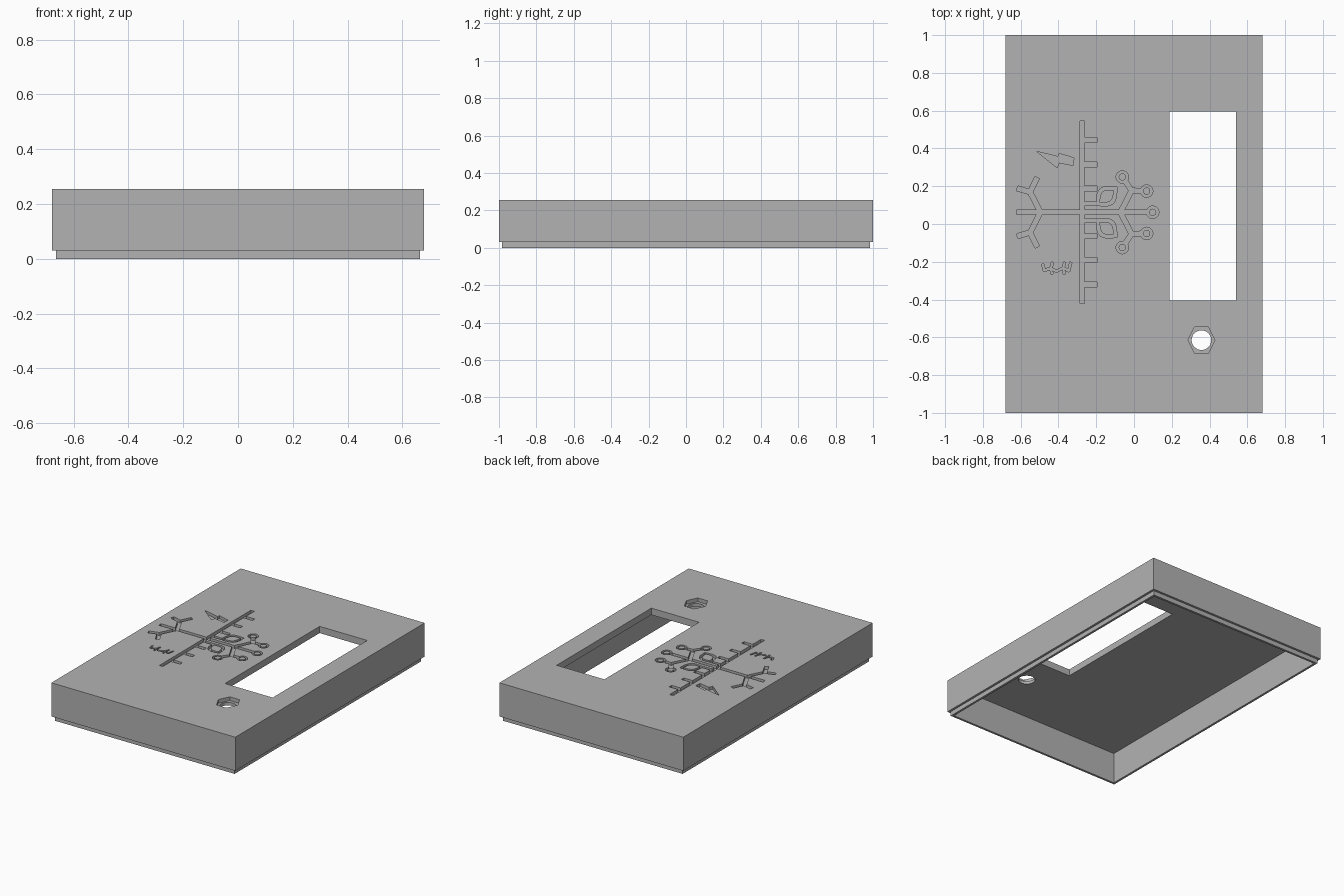
import bpy, bmesh, math
from mathutils import Vector

if "Cube" in bpy.data.objects:
    bpy.data.objects.remove(bpy.data.objects["Cube"])

TOP, DEPTH, LINE, AXIS = 0.255, 0.02, 0.026, 0.062

grey = bpy.data.materials.new("plain grey")
grey.use_nodes = True
grey.diffuse_color = (0.45, 0.45, 0.45, 1)
grey.node_tree.nodes["Principled BSDF"].inputs["Base Color"].default_value = (0.45, 0.45, 0.45, 1)


def finish(name, bm):
    bmesh.ops.recalc_face_normals(bm, faces=bm.faces)
    mesh = bpy.data.meshes.new(name)
    bm.to_mesh(mesh)
    bm.free()
    mesh.materials.append(grey)
    ob = bpy.data.objects.new(name, mesh)
    bpy.context.collection.objects.link(ob)
    return ob


def bridge(bm, a, b):
    for i in range(len(a)):
        j = (i + 1) % len(a)
        bm.faces.new((a[i], a[j], b[j], b[i]))


def prism(bm, outline, depth=DEPTH, inner=None):
    """Vertical prism sunk below the top face, hollow when an inner outline is given."""
    def ring(points, z):
        return [bm.verts.new((p[0], p[1], z)) for p in points]
    hi, lo = ring(outline, TOP + 0.02), ring(outline, TOP - depth)
    bridge(bm, hi, lo)
    if inner:
        hi2, lo2 = ring(inner, TOP + 0.02), ring(inner, TOP - depth)
        bridge(bm, hi2, lo2)
        bridge(bm, hi, hi2)
        bridge(bm, lo, lo2)
    else:
        bm.faces.new(hi)
        bm.faces.new(lo)


def ellipse(cx, cy, r, n, ry=None):
    return [(cx + r * math.cos(math.tau * i / n),
             cy + (ry or r) * math.sin(math.tau * i / n)) for i in range(n)]


def rect(x0, x1, y0, y1):
    return [(x0, y0), (x1, y0), (x1, y1), (x0, y1)]


def stroke(bm, a, b, width=LINE):
    a, b = Vector(a), Vector(b)
    d = (b - a).normalized() * width / 2
    n = Vector((-d.y, d.x))
    a, b = a - d * 0.5, b + d * 0.5
    prism(bm, [a + n, a - n, b - n, b + n])


def leaf(cx, cy, length, width, angle, n=8):
    """Pointed oval made of two arcs."""
    pts = []
    for side in (1, -1):
        for i in range(n):
            t = i / n
            u = Vector((side * length * (t - 0.5), side * width / 2 * math.sin(math.pi * t)))
            c, s = math.cos(angle), math.sin(angle)
            pts.append((cx + u.x * c - u.y * s, cy + u.x * s + u.y * c))
    return pts


# Lid shell: stepped rim outside, hollow underneath
bm = bmesh.new()
rings = []
for inset, z in ((0, TOP), (0, 0.03), (0.015, 0.03), (0.015, 0), (0.03, 0), (0.03, TOP - 0.045)):
    x, y = 0.68 - inset, 1 - inset
    rings.append([bm.verts.new((px, py, z)) for px, py in rect(-x, x, -y, y)])
for a, b in zip(rings, rings[1:]):
    bridge(bm, a, b)
bm.faces.new(rings[0])
bm.faces.new(rings[-1])
lid = finish("lid_shell", bm)

# Window opening and round hole, cut right through
bm = bmesh.new()
prism(bm, rect(0.187, 0.54, -0.405, 0.595), 0.1)
prism(bm, ellipse(0.357, -0.615, 0.052, 32), 0.1)
openings = finish("openings_cutter", bm)

# Hexagonal nut recess
bm = bmesh.new()
prism(bm, ellipse(0.357, -0.615, 0.071, 6, 0.082), 0.025)
nut = finish("nut_recess_cutter", bm)

# Engraved emblem: spine, cross arm and mirrored branches
bm = bmesh.new()
prism(bm, rect(-0.287, -0.261, -0.42, 0.545))
stroke(bm, (-0.615, AXIS), (-0.28, AXIS))
stroke(bm, (-0.27, AXIS), (0.062, AXIS))
prism(bm, ellipse(0.099, AXIS, 0.033, 24), inner=ellipse(0.099, AXIS, 0.019, 24))
for s in (1, -1):
    def at(x, y):
        return (x, AXIS + s * y)
    # comb teeth on the spine
    for y in (0.127, 0.253, 0.382):
        stroke(bm, at(-0.28, y), at(-0.202, y))
    # leaf outlines and stems
    cx, cy = at(-0.145, 0.085)
    prism(bm, leaf(cx, cy, 0.145, 0.105, s * 0.72),
          inner=leaf(cx, cy, 0.1, 0.065, s * 0.72))
    stroke(bm, at(-0.28, 0.045), at(-0.195, 0.045), 0.02)
    # bare twigs
    stroke(bm, at(-0.495, 0), at(-0.55, 0.107))
    stroke(bm, at(-0.55, 0.107), at(-0.515, 0.178))
    stroke(bm, at(-0.55, 0.107), at(-0.612, 0.125))
    # ringed twigs
    fork = at(-0.013, 0.115)
    stroke(bm, at(-0.072, 0), fork)
    for rx, ry in ((-0.062, 0.187), (0.067, 0.112)):
        c = Vector(at(rx, ry))
        toward = (Vector(fork) - c).normalized()
        stroke(bm, fork, c + toward * 0.033)
        prism(bm, ellipse(c.x, c.y, 0.033, 24), inner=ellipse(c.x, c.y, 0.019, 24))
# lightning bolt
prism(bm, [(-0.515, 0.384), (-0.402, 0.357), (-0.397, 0.373), (-0.318, 0.35),
           (-0.322, 0.31), (-0.397, 0.325), (-0.407, 0.298)])
# small comb-like squiggle
base = [(-0.483, -0.215), (-0.475, -0.245), (-0.44, -0.235), (-0.41, -0.25),
        (-0.375, -0.232), (-0.345, -0.248), (-0.335, -0.205)]
for a, b in zip(base, base[1:]):
    stroke(bm, a, b, 0.012)
for i in (2, 4):
    stroke(bm, base[i], (base[i][0] + 0.008, -0.205), 0.012)
    stroke(bm, base[i], (base[i][0] + 0.005, -0.262), 0.012)
emblem = finish("emblem_cutter", bm)

# Apply the cuts
bpy.context.view_layer.objects.active = lid
for cutter in (openings, nut, emblem):
    mod = lid.modifiers.new(cutter.name, "BOOLEAN")
    mod.operation, mod.solver, mod.object = "DIFFERENCE", "EXACT", cutter
    mod.use_self = cutter is emblem
    bpy.ops.object.modifier_apply(modifier=mod.name)
    bpy.data.objects.remove(cutter)
